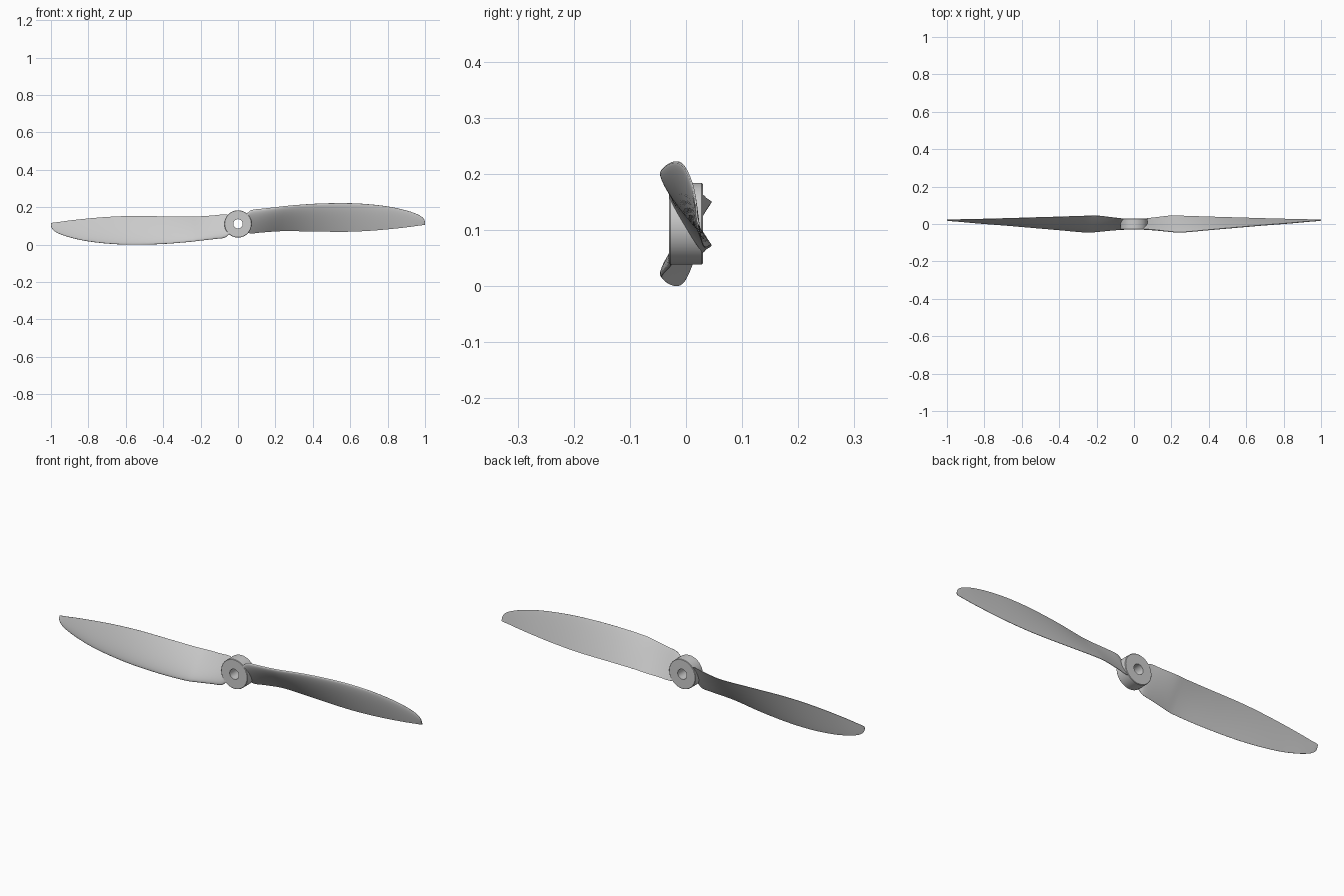
import bpy, bmesh, math
from mathutils import Vector

if "Cube" in bpy.data.objects:
    bpy.data.objects.remove(bpy.data.objects["Cube"])

ZC = 0.111  # height of the shaft axis

# Blade stations: x, leading edge z, trailing edge z, leading y, trailing y, thickness
STATIONS = [
    (0.046, 0.165, 0.066, -0.027, 0.027, 0.024),
    (0.07, 0.184, 0.060, -0.028, 0.030, 0.026),
    (0.12, 0.191, 0.065, -0.032, 0.036, 0.026),
    (0.20, 0.200, 0.071, -0.041, 0.045, 0.025),
    (0.25, 0.206, 0.073, -0.044, 0.044, 0.024),
    (0.40, 0.218, 0.071, -0.031, 0.039, 0.021),
    (0.57, 0.222, 0.069, -0.016, 0.034, 0.018),
    (0.70, 0.216, 0.074, -0.005, 0.030, 0.015),
    (0.82, 0.201, 0.084, 0.004, 0.027, 0.012),
    (0.91, 0.180, 0.094, 0.012, 0.025, 0.009),
    (0.96, 0.162, 0.101, 0.016, 0.024, 0.007),
    (0.985, 0.147, 0.104, 0.018, 0.024, 0.006),
    (0.996, 0.133, 0.106, 0.019, 0.024, 0.005),
    (1.0, 0.121, 0.107, 0.020, 0.024, 0.004),
]


def smooth_stations(rows, steps=4):
    """Pass a smooth curve through the stations (Hermite, uneven spacing)."""
    def slope(i, k):
        a, b = rows[max(i - 1, 0)], rows[min(i + 1, len(rows) - 1)]
        return (b[k] - a[k]) / (b[0] - a[0])
    out = []
    for i in range(len(rows) - 1):
        p, q = rows[i], rows[i + 1]
        h = q[0] - p[0]
        for s in range(steps):
            t = s / steps
            row = [p[0] + h * t]
            for k in range(1, 6):
                row.append((2*t**3 - 3*t**2 + 1) * p[k] + (t**3 - 2*t**2 + t) * h * slope(i, k)
                           + (3*t**2 - 2*t**3) * q[k] + (t**3 - t**2) * h * slope(i + 1, k))
            out.append(row)
    return out + [list(rows[-1])]


def section(row, n=16):
    """Aerofoil loop: domed front, nearly flat back."""
    x, zl, zt, yl, yt, th = row
    lead, trail = Vector((x, yl, zl)), Vector((x, yt, zt))
    chord = trail - lead
    normal = Vector((0, chord.z, -chord.y)).normalized()  # towards the front

    def dome(t):
        return 5 * (0.2969*math.sqrt(t) - 0.126*t - 0.3516*t*t + 0.2843*t**3 - 0.1015*t**4)
    ts = [(1 - math.cos(math.pi * i / n)) / 2 for i in range(n + 1)]
    front = [lead + chord * t + normal * (0.85 * th * 2 * dome(t) * 0.5 + 0.0008) for t in ts]
    back = [lead + chord * t - normal * (0.12 * th * dome(t) + 0.0008) for t in reversed(ts)]
    return front + back


def finish(bm, name, angle):
    bmesh.ops.recalc_face_normals(bm, faces=bm.faces)
    mesh = bpy.data.meshes.new(name)
    bm.to_mesh(mesh)
    bm.free()
    obj = bpy.data.objects.new(name, mesh)
    bpy.context.collection.objects.link(obj)
    bpy.ops.object.select_all(action='DESELECT')
    obj.select_set(True)
    bpy.context.view_layer.objects.active = obj
    bpy.ops.object.shade_smooth_by_angle(angle=math.radians(angle))
    return obj


def skin(bm, loops, closed=False):
    rings = [[bm.verts.new(p) for p in loop] for loop in loops]
    pairs = list(zip(rings, rings[1:])) + ([(rings[-1], rings[0])] if closed else [])
    for a, b in pairs:
        for i in range(len(a)):
            j = (i + 1) % len(a)
            bm.faces.new((a[i], a[j], b[j], b[i]))
    if not closed:
        bm.faces.new(rings[0])
        bm.faces.new(rings[-1])


# Two twisted blades, the second turned half a revolution about the shaft
for name, sign in (("right_blade", 1), ("left_blade", -1)):
    bm = bmesh.new()
    loops = [[Vector((p.x * sign, p.y, ZC + (p.z - ZC) * sign)) for p in section(r)]
             for r in smooth_stations(STATIONS)]
    skin(bm, loops)
    finish(bm, name, 40)

# Hub: bored disc turned about the y axis, with slightly eased rims
profile = [(0.025, -0.03), (0.071, -0.03), (0.073, -0.028),
           (0.073, 0.028), (0.071, 0.03), (0.025, 0.03)]
bm = bmesh.new()
SEG = 64
loops = [[Vector((r * math.cos(a), y, ZC + r * math.sin(a))) for r, y in profile]
         for a in (2 * math.pi * i / SEG for i in range(SEG))]
skin(bm, loops, closed=True)
finish(bm, "hub", 30)
